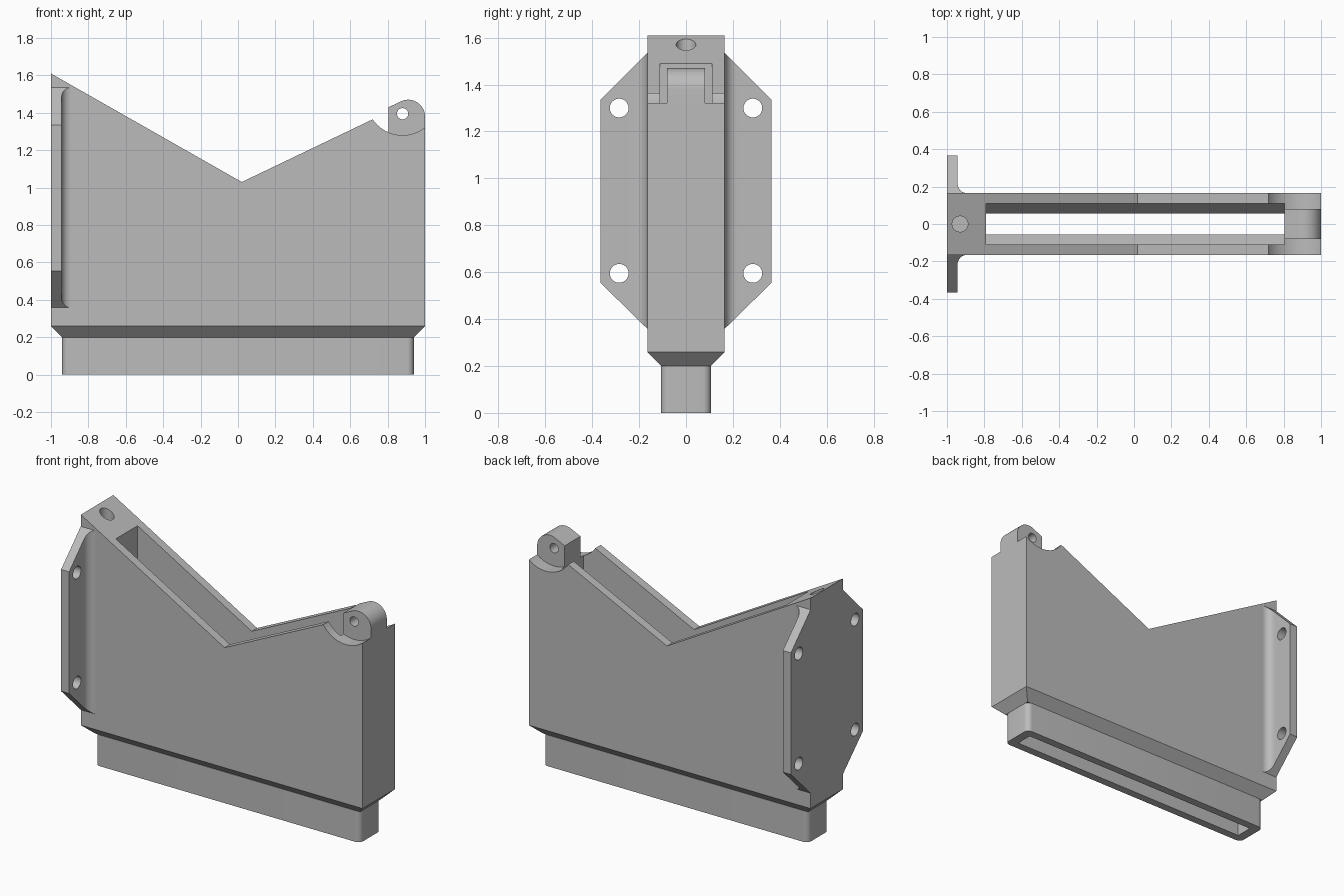
import bpy, bmesh
from math import sin, cos, radians
from mathutils import Vector

if "Cube" in bpy.data.objects:
    bpy.data.objects.remove(bpy.data.objects["Cube"])

grey = bpy.data.materials.new("plain grey")
grey.use_nodes = True
colour = (0.5, 0.5, 0.5, 1)
grey.diffuse_color = colour
grey.node_tree.nodes["Principled BSDF"].inputs["Base Color"].default_value = colour

PLACE = {
    "x": lambda a, b, d: Vector((d, a, b)),
    "y": lambda a, b, d: Vector((a, d, b)),
    "z": lambda a, b, d: Vector((a, b, d)),
}


def arc(ca, cb, r, start, end, steps=16):
    angles = [radians(start + (end - start) * i / steps) for i in range(steps + 1)]
    return [(ca + r * cos(t), cb + r * sin(t)) for t in angles]


def circle(ca, cb, r):
    return arc(ca, cb, r, 0, 360, 48)[:-1]


def rect(a0, a1, b0, b1):
    return [(a0, b0), (a1, b0), (a1, b1), (a0, b1)]


def prism(name, outline, axis, lo, hi, funnel=()):
    """Extrude an outline along an axis; funnel continues its lowest face
    downwards through (z, half x or None, half y) sections."""
    bm = bmesh.new()
    rings = [[bm.verts.new(PLACE[axis](a, b, d)) for a, b in outline] for d in (lo, hi)]
    bm.faces.new(rings[0])
    bm.faces.new(rings[1])
    n = len(outline)
    for i in range(n):
        j = (i + 1) % n
        bm.faces.new((rings[0][i], rings[0][j], rings[1][j], rings[1][i]))
    for z, half_x, half_y in funnel:
        low = min(bm.faces, key=lambda f: f.calc_center_median().z)
        low = bmesh.ops.extrude_discrete_faces(bm, faces=[low])["faces"][0]
        for v in low.verts:
            v.co.z = z
            v.co.y = half_y if v.co.y > 0 else -half_y
            if half_x:
                v.co.x = half_x if v.co.x > 0 else -half_x
    bmesh.ops.recalc_face_normals(bm, faces=bm.faces)
    mesh = bpy.data.meshes.new(name)
    bm.to_mesh(mesh)
    bm.free()
    obj = bpy.data.objects.new(name, mesh)
    bpy.context.collection.objects.link(obj)
    mesh.materials.append(grey)
    return obj


def activate(obj):
    bpy.ops.object.select_all(action="DESELECT")
    obj.select_set(True)
    bpy.context.view_layer.objects.active = obj


def combine(obj, cutter, operation="DIFFERENCE"):
    activate(obj)
    mod = obj.modifiers.new("cut", "BOOLEAN")
    mod.operation = operation
    mod.solver = "EXACT"
    mod.object = cutter
    bpy.ops.object.modifier_apply(modifier=mod.name)
    bpy.data.objects.remove(cutter)


def finish(obj):
    activate(obj)
    bpy.ops.object.shade_smooth_by_angle(angle=radians(30))


# Main body with its V-shaped top, pivot lug and chamfered underside
lug_round = arc(0.91, 1.38, 0.09, 0, 115)
outline = [(-1, 0.26), (1, 0.26)] + lug_round + [
    (0.805, 1.43), (0.8, 1.403), (0.72, 1.365), (0.02, 1.03), (-1, 1.61)]
body = prism("body", outline, "y", -0.165, 0.165, [(0.2, 0.94, 0.105)])

# Hollow pocket funnelling down to the slot
combine(body, prism("pocket_cutter", rect(-0.79, 0.805, -0.11, 0.11), "z", 0.27, 2,
                    [(0.2, None, 0.055), (0.1, None, 0.055)]))

# Scallops either side of the lug, pivot hole and vertical hole in the high end
for side in (-1, 1):
    lo, hi = sorted((side * 0.08, side * 0.3))
    combine(body, prism("scallop_cutter", circle(0.88, 1.473, 0.193), "y", lo, hi))
combine(body, prism("pivot_cutter", circle(0.88, 1.395, 0.03), "y", -0.3, 0.3))
combine(body, prism("pin_cutter", circle(-0.93, 0, 0.042), "z", 1.25, 2))
finish(body)

# Rounded neck with its slot
r = 0.035
nx, ny = 0.94 - r, 0.107 - r
neck_outline = (arc(nx, ny, r, 0, 90, 8) + arc(-nx, ny, r, 90, 180, 8)
                + arc(-nx, -ny, r, 180, 270, 8) + arc(nx, -ny, r, 270, 360, 8))
neck = prism("neck", neck_outline, "z", 0, 0.2)
combine(neck, prism("slot_cutter", rect(-0.88, 0.88, -0.055, 0.055), "z", -0.1, 0.3))
finish(neck)

# Mounting flange wings with a fillet into the body
wing_outline = [(-1, 0.165), (-1, 0.365), (-0.943, 0.365)] + arc(-0.893, 0.215, 0.05, 180, 270, 10)
octagon_half = [(0.1, 0.295), (0.365, 0.555), (0.365, 1.335), (0.1, 1.6)]
for name, side in (("back_flange", 1), ("front_flange", -1)):
    wing = prism(name, [(x, side * y) for x, y in wing_outline], "z", 0.2, 1.7)
    combine(wing, prism("trim_cutter", [(side * y, z) for y, z in octagon_half],
                        "x", -1.1, -0.8), "INTERSECT")
    for z in (0.595, 1.3):
        combine(wing, prism("bolt_cutter", circle(side * 0.285, z, 0.04), "x", -1.1, -0.8))
    finish(wing)
